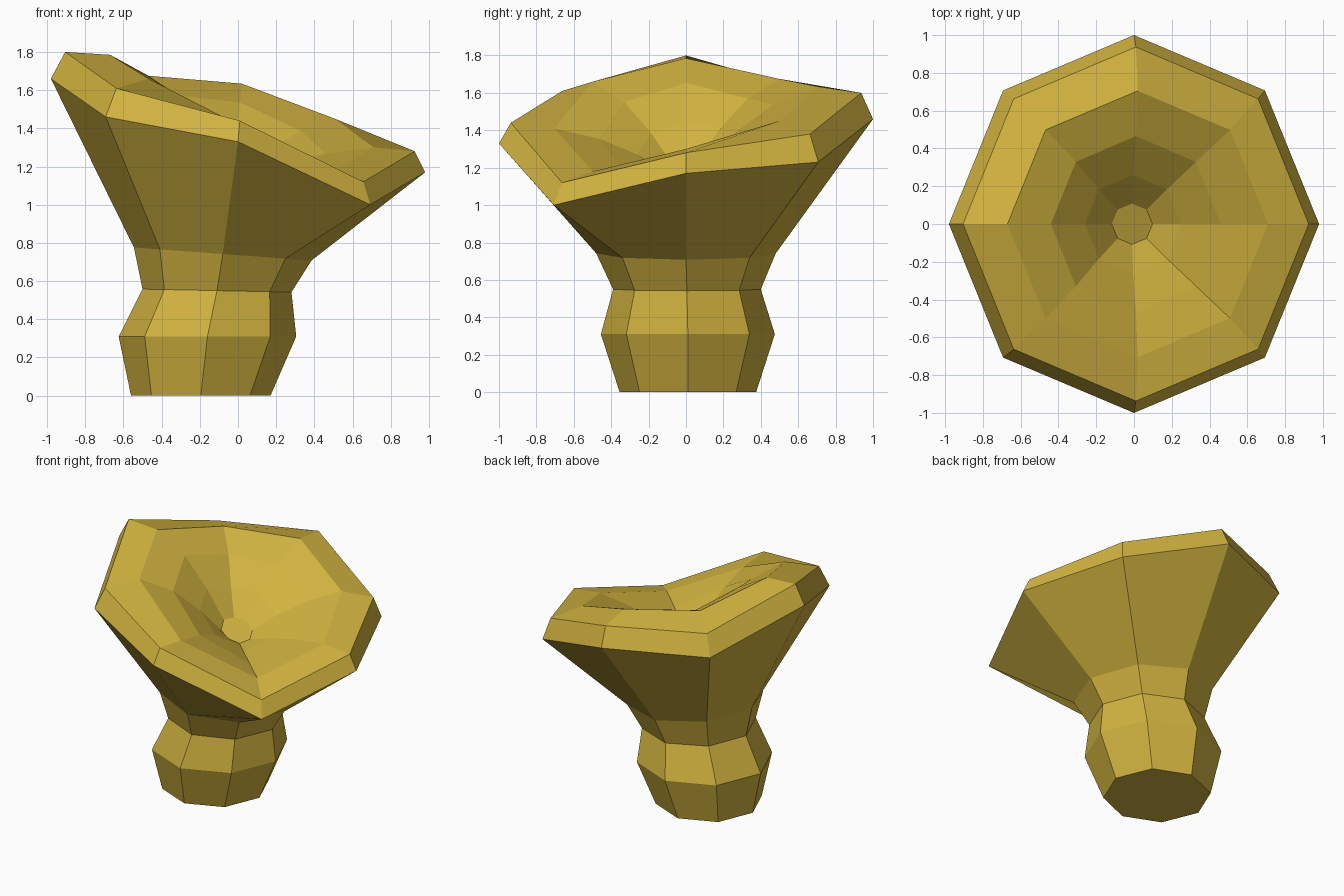
import bpy, bmesh
from math import cos, sin, pi

if "Cube" in bpy.data.objects:
    bpy.data.objects.remove(bpy.data.objects["Cube"])

SIDES = 8


def ring(cx, cy, rx, ry, heights):
    """Octagonal loop with one height per corner, starting at +x."""
    return [(cx + rx * cos(i * pi / 4), cy + ry * sin(i * pi / 4), heights[i])
            for i in range(SIDES)]


def tilted(z, drop):
    """Corner heights for a loop that falls towards +x."""
    return [z - drop * cos(i * pi / 4) for i in range(SIDES)]


# wavy heights of the cap, corner by corner
rim_low = [1.17, 1.23, 1.46, 1.46, 1.66, 1.46, 1.33, 1.00]
rim_top = [1.28, 1.38, 1.60, 1.61, 1.80, 1.61, 1.44, 1.12]
lip = [1.30, 1.45, 1.634, 1.675, 1.785, 1.66, 1.41, 1.18]
pit = [1.17, 1.20, 1.24, 1.255, 1.26, 1.22, 1.19, 1.16]


def between(f):
    return [p + f * (l - p) for p, l in zip(pit, lip)]


rings = [
    # stem
    ring(-0.195, 0.01, 0.365, 0.365, tilted(0, 0)),
    ring(-0.16, 0.01, 0.465, 0.465, tilted(0.31, 0)),
    ring(-0.11, 0.005, 0.39, 0.395, tilted(0.55, 0.008)),
    ring(-0.08, 0.0, 0.465, 0.48, tilted(0.742, 0.034)),
    # flared cap
    ring(0.0, 0.0, 0.98, 1.0, rim_low),
    ring(0.01, 0.0, 0.915, 0.937, rim_top),
    # funnel
    ring(0.02, 0.0, 0.69, 0.705, lip),
    ring(0.01, 0.0, 0.45, 0.465, between(0.75)),
    ring(-0.005, 0.0, 0.255, 0.26, between(0.37)),
    ring(-0.01, 0.0, 0.108, 0.108, pit),
]

bm = bmesh.new()
loops = [[bm.verts.new(p) for p in r] for r in rings]
for a, b in zip(loops, loops[1:]):
    for i in range(SIDES):
        j = (i + 1) % SIDES
        bm.faces.new((a[i], a[j], b[j], b[i]))
bm.faces.new(loops[0][::-1])
bm.faces.new(loops[-1])
bmesh.ops.recalc_face_normals(bm, faces=bm.faces)

mesh = bpy.data.meshes.new("funnel_mushroom")
bm.to_mesh(mesh)
bm.free()
mushroom = bpy.data.objects.new("funnel_mushroom", mesh)
bpy.context.collection.objects.link(mushroom)

yellow = bpy.data.materials.new("mushroom_yellow")
yellow.diffuse_color = (0.64, 0.45, 0.05, 1)
yellow.use_nodes = True
yellow.node_tree.nodes["Principled BSDF"].inputs["Base Color"].default_value = yellow.diffuse_color
mesh.materials.append(yellow)
